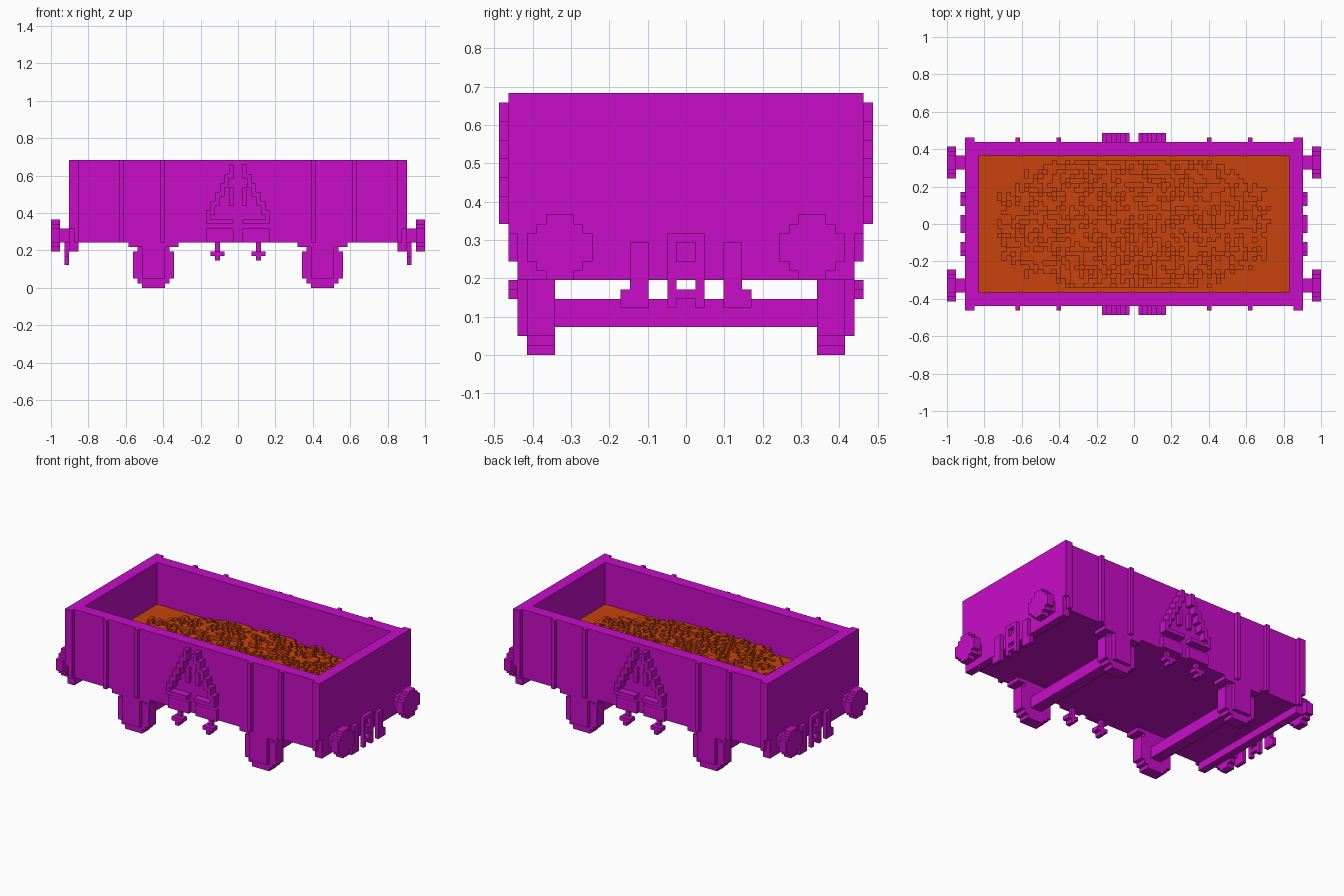
import bpy
import bmesh
import random
from math import hypot
from mathutils import Matrix, Vector

random.seed(4)
V = 2 / 82  # size of one block

if "Cube" in bpy.data.objects:
    bpy.data.objects.remove(bpy.data.objects["Cube"])


def material(name, rgb):
    mat = bpy.data.materials.new(name)
    mat.use_nodes = True
    mat.diffuse_color = (*rgb, 1)
    mat.node_tree.nodes["Principled BSDF"].inputs["Base Color"].default_value = (*rgb, 1)
    return mat


MAGENTA = material("magenta paint", (0.58, 0.004, 0.58))
ORANGE = material("orange load", (0.58, 0.056, 0.004))


def finish(name, bm, mat):
    mesh = bpy.data.meshes.new(name)
    bmesh.ops.scale(bm, vec=(V, V, V), verts=bm.verts)
    bm.to_mesh(mesh)
    bm.free()
    mesh.materials.append(mat)
    obj = bpy.data.objects.new(name, mesh)
    bpy.context.collection.objects.link(obj)
    return obj


def add_box(bm, x, y, z):
    """Box from three (low, high) ranges in block units."""
    size = Vector((x[1] - x[0], y[1] - y[0], z[1] - z[0]))
    mid = Vector((sum(x), sum(y), sum(z))) / 2
    return bmesh.ops.create_cube(bm, matrix=Matrix.Translation(mid) @ Matrix.Diagonal((*size, 1)))


def part(name, boxes, mirror="xy"):
    """Join boxes into one part, repeated across the x and y centre planes."""
    bm = bmesh.new()
    for x, y, z in boxes:
        for sx in ((1, -1) if "x" in mirror else (1,)):
            for sy in ((1, -1) if "y" in mirror else (1,)):
                add_box(bm, sorted(sx * v for v in x), sorted(sy * v for v in y), z)
    return finish(name, bm, MAGENTA)


# Open wagon body: a box with its top inset and pushed down
bm = bmesh.new()
add_box(bm, (-37, 37), (-18, 18), (10, 28))
bm.normal_update()
top = max(bm.faces, key=lambda f: f.calc_center_median().z)
bmesh.ops.inset_region(bm, faces=[top], thickness=3, use_even_offset=True)
inner = bmesh.ops.extrude_discrete_faces(bm, faces=[top])["faces"][0]
bmesh.ops.translate(bm, verts=inner.verts, vec=(0, 0, -11.5))
finish("wagon_body", bm, MAGENTA)

# Heaped load: a grid raised level by level
NX, NY, BASE = 34, 15, 17
bm = bmesh.new()
bmesh.ops.create_grid(bm, x_segments=2 * NX, y_segments=2 * NY, size=1,
                      matrix=Matrix.Translation((0, 0, BASE)) @ Matrix.Diagonal((NX, NY, 1, 1)))


def cell(face):
    c = face.calc_center_median()
    return round(c.x - 0.5), round(c.y - 0.5)


heights = {}
for f in bm.faces:
    i, j = cell(f)
    dome = 1 - hypot((i + 0.5) / 31, (j + 0.5) / 17) ** 3
    inside = abs(i + 0.5) < 30 and abs(j + 0.5) < 14
    heights[i, j] = round(3.2 * dome + random.uniform(-1, 1)) if inside else 0
for level in range(5):
    raised = [f for f in bm.faces
              if min(v.co.z for v in f.verts) > BASE + level - 0.5 and heights[cell(f)] > level]
    if not raised:
        break
    out = bmesh.ops.extrude_face_region(bm, geom=raised)["geom"]
    bmesh.ops.translate(bm, vec=(0, 0, 1),
                        verts=[g for g in out if isinstance(g, bmesh.types.BMVert)])
    old = [f for f in raised if f.is_valid]
    if old:
        bmesh.ops.delete(bm, geom=old, context="FACES_ONLY")
bmesh.ops.recalc_face_normals(bm, faces=bm.faces)
finish("heaped_load", bm, ORANGE)

# Side ribs and corner posts
part("side_ribs", [((x, x + 1), (18, 19), (10, 28)) for x in (16, 25)])
part("corner_posts", [((35, 37), (18, 19), (13, 28)), ((35, 36), (18, 19), (10, 13))])

# Door braces: stepped diagonals over a lower hinge plate
brace = [((n, n + 1), (18, 20), (26 - 2 * n, 29 - 2 * n)) for n in range(1, 7)]
part("door_braces", brace)
part("door_plates", [((1, 7), (18, 20), (14, 15)), ((1, 2), (18, 19), (18, 22)),
                     ((1, 7), (18, 19), (10, 13))])

# Headstock beams under both ends
part("headstocks", [((35, 37), (-18, 18), (8, 10))], "x")

# Buffers: square shafts with stepped round heads
heads = [((39, 41), (13.5 - w / 2, 13.5 + w / 2), z)
         for w, z in ((3, (8, 9)), (5, (9, 10)), (7, (10, 13)), (5, (13, 14)), (3, (14, 15)))]
part("buffer_heads", heads)
part("buffer_shafts", [((37, 39), (12, 15), (10, 13))])

# Coupling frame and end steps
part("coupling_sides", [((37, 38), (1, 2), (5, 13))])
part("coupling_bars", [((37, 38), (-1, 1), z) for z in ((12, 13), (8, 10), (6, 7))], "x")
part("end_steps", [((37, 38), (4, 6), (5, 12)), ((37, 38), (6, 7), (5, 7))])

# Stepped wheels, axles, axle boxes and springs
MID = 18.5
wheel = [((MID - w / 2, MID + w / 2), (14, 17), z)
         for w, z in ((5, (0, 1)), (7, (1, 2)), (9, (2, 8)), (7, (8, 9)), (11, (9, 10)))]
part("wheels", wheel)
part("axles", [((17, 20), (-14, 14), (3, 6))], "x")
part("axle_boxes", [((16, 21), (17, 18), (2, 9)), ((13, 24), (17, 18), (9, 10))])

# Foot steps hanging below the doors
part("door_steps", [((4, 5), (17, 18), (6, 10)), ((4, 5), (18, 19), (6, 8)),
                    ((3, 4), (17, 19), (7, 8)), ((5, 6), (17, 19), (7, 8))])
